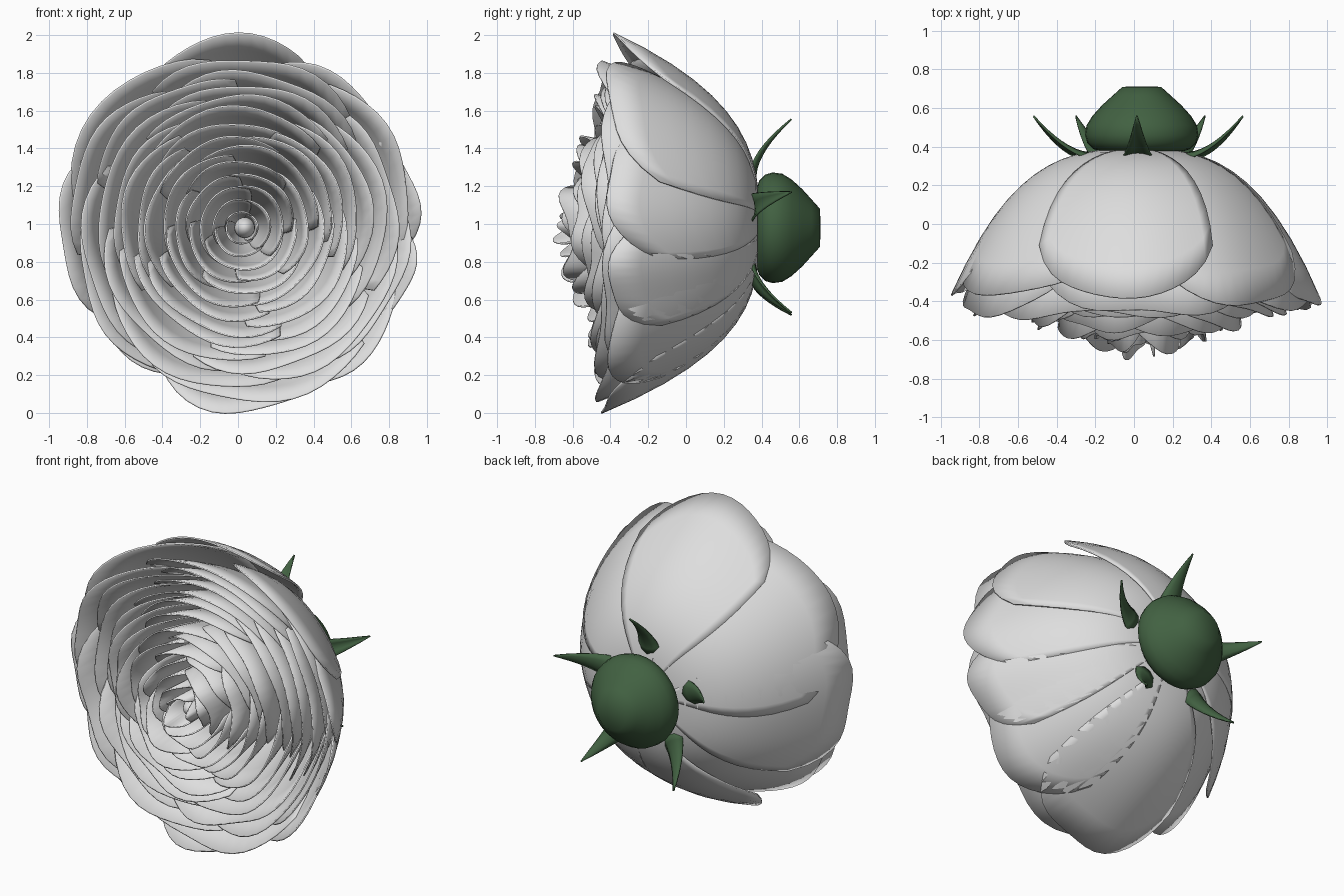
import bpy, math, random
from mathutils import Vector

if "Cube" in bpy.data.objects:
    bpy.data.objects.remove(bpy.data.objects["Cube"])

random.seed(7)
CX, CZ = 0.02, 0.98          # flower axis runs along y


def material(name, rgb):
    m = bpy.data.materials.new(name)
    m.diffuse_color = (*rgb, 1)
    m.use_nodes = True
    m.node_tree.nodes["Principled BSDF"].inputs["Base Color"].default_value = m.diffuse_color
    return m


WHITE = material("petal_white", (0.73, 0.73, 0.73))
GREEN = material("leaf_green", (0.054, 0.12, 0.054))


def polar(r, a, y):
    return Vector((CX + r * math.cos(a), y, CZ + r * math.sin(a)))


def make(name, verts, faces, mat, thick=0.0, angle=50):
    me = bpy.data.meshes.new(name)
    me.from_pydata(verts, [], faces)
    me.materials.append(mat)
    ob = bpy.data.objects.new(name, me)
    bpy.context.collection.objects.link(ob)
    if thick:
        s = ob.modifiers.new("thickness", "SOLIDIFY")
        s.thickness, s.offset = thick, 0
    bpy.ops.object.select_all(action="DESELECT")
    ob.select_set(True)
    bpy.context.view_layer.objects.active = ob
    bpy.ops.object.shade_smooth_by_angle(angle=math.radians(angle))
    return ob


def grid_faces(rows, cols, start=0):
    return [(start + i * cols + j, start + i * cols + j + 1,
             start + (i + 1) * cols + j + 1, start + (i + 1) * cols + j)
            for i in range(rows - 1) for j in range(cols - 1)]


def add_petal(verts, faces, ang, half, R, tip_y, power, droop, wave, base_y=0.385, tuck=0.022):
    """Cupped petal: a sector of a bowl with a rounded rim."""
    rows, cols = 12, 17
    start = len(verts)
    phase = random.uniform(0, 6.28)
    depth = base_y - tip_y
    for i in range(rows):
        t = i / (rows - 1)
        for j in range(cols):
            s = 2 * j / (cols - 1) - 1
            rim = (1 - droop * abs(s) ** 3 + wave * math.sin(5 * s + phase) * (1 - s * s)) ** (1 / power)
            u = 0.12 + (rim - 0.12) * t
            # one side tucks under the next petal
            r = R * u * (1 + tuck * s + 0.012 * t * math.sin(4 * s + phase))
            a = ang + half * s * (0.72 + 0.28 * math.sin(math.pi * min(1, t * 0.75)))
            verts.append(polar(r, a, base_y - depth * u ** power))
    faces += grid_faces(rows, cols, start)


# outer guard petals: angle, half width, rim radius, rim y
guards = [(95, 34, 1.01, -0.37), (138, 46, 0.98, -0.355), (183, 36, 0.965, -0.37),
          (222, 36, 0.90, -0.38), (273, 36, 0.97, -0.44), (316, 34, 0.94, -0.40),
          (343, 24, 0.93, -0.40), (14, 28, 0.935, -0.41), (52, 38, 0.94, -0.41)]
v, f = [], []
for deg, half, R, y in guards:
    add_petal(v, f, math.radians(deg), math.radians(half), R, y, 2.9, 0.34, 0.02, 0.385, -0.012)
make("outer_petals", v, f, WHITE, 0.01)

# inner petal rings, from the heart outwards
RINGS = 13
for k in range(RINGS):
    q = k / (RINGS - 1)
    R = 0.085 + 0.815 * q
    if R < 0.6:
        rim_y = -0.66 + 0.17 * max(0, (R - 0.15) / 0.45)
    else:
        rim_y = -0.49 + 0.05 * (R - 0.6) / 0.3
    n = 3 + round(3 * q)
    v, f = [], []
    for i in range(n):
        ang = 2.4 * k + 2 * math.pi * i / n + random.uniform(-0.12, 0.12)
        add_petal(v, f, ang, math.pi / n * random.uniform(1.25, 1.5),
                  R * random.uniform(0.975, 1.025), rim_y + random.uniform(-0.03, 0.04),
                  3.3 - 0.35 * q, random.uniform(0.1, 0.2), 0.025, 0.37)
    make(f"petal_ring_{k + 1}", v, f, WHITE, 0.009)

# bud at the heart
bpy.ops.mesh.primitive_uv_sphere_add(segments=20, ring_count=12, radius=0.055,
                                     location=(CX + 0.015, -0.5, CZ))
bud = bpy.context.object
bud.name = "centre_bud"
bud.scale.y = 1.6
bud.data.materials.append(WHITE)
bpy.ops.object.shade_smooth_by_angle()

# green base, turned around the axis
profile = [(0, 0.375), (0.22, 0.378), (0.25, 0.388), (0.282, 0.42), (0.293, 0.46), (0.286, 0.51),
           (0.255, 0.56), (0.205, 0.615), (0.15, 0.665), (0.10, 0.71), (0, 0.712)]
SEG = 32
v = [polar(r, 2 * math.pi * j / SEG, y) + Vector((0.02, 0, 0))
     for r, y in profile for j in range(SEG + 1)]
base = make("flower_base", v, grid_faces(len(profile), SEG + 1), GREEN)
weld = base.modifiers.new("weld", "WELD")
weld.merge_threshold = 0.0005

# five pointed sepals curling back
v, f = [], []
for i in range(5):
    a = math.radians(91 + 72 * i)
    start = len(v)
    out, side = Vector((math.cos(a), 0, math.sin(a))), Vector((-math.sin(a), 0, math.cos(a)))
    for k in range(9):
        t = k / 8
        r, y = 0.27 + 0.30 * t, 0.368 + 0.19 * t ** 1.7
        w = 0.08 * (1 - t) ** 0.9 + 0.002
        for j in range(5):
            s = j / 2 - 1
            fold = 0.025 * s * s * (1 - t)
            v.append(Vector((CX + 0.005, y - fold, CZ + 0.005)) + out * (r + fold) + side * (w * s))
    f += grid_faces(9, 5, start)
make("sepals", v, f, GREEN, 0.01)
